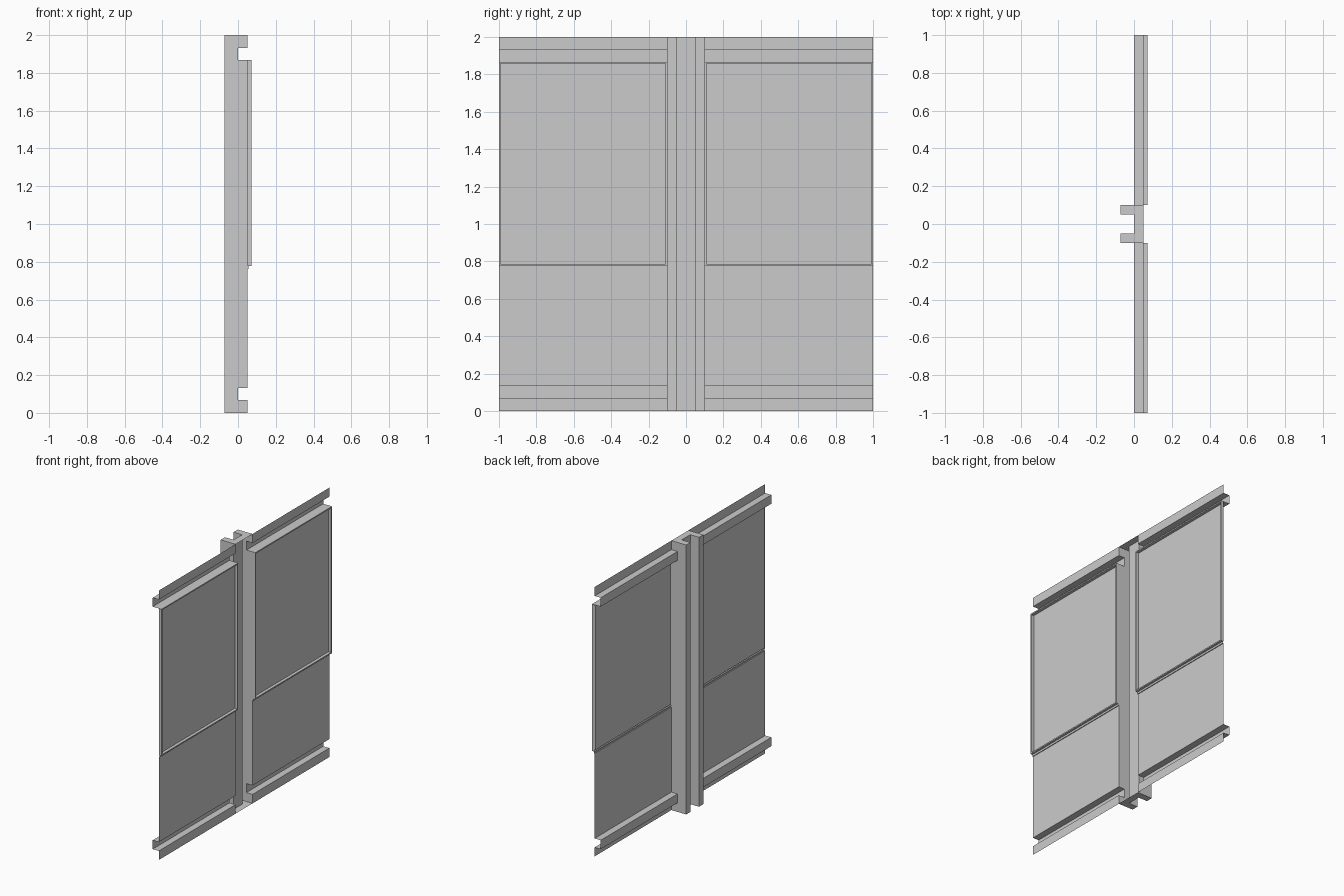
import bpy, bmesh
from mathutils import Vector

if "Cube" in bpy.data.objects:
    bpy.data.objects.remove(bpy.data.objects["Cube"])

FACE, BACK, TIP = 0.05, -0.072, 0.072

# Side profile (x, z) of the pressed sheet: two deep grooves and a small rib
SIDE = [(FACE, 0), (FACE, .067), (0, .067), (0, .133), (FACE, .133),
        (FACE, .763), (FACE + .006, .763), (FACE + .006, .777), (FACE, .777),
        (FACE, 1.867), (0, 1.867), (0, 1.933), (FACE, 1.933), (FACE, 2)]

# Plan profile (x, y) of the recessed post
PLAN = [(BACK, -.1), (BACK, -.05), (0, -.05), (0, .05), (BACK, .05), (BACK, .1)]


def finish(bm, name):
    bmesh.ops.recalc_face_normals(bm, faces=bm.faces[:])
    me = bpy.data.meshes.new(name)
    bm.to_mesh(me)
    bm.free()
    ob = bpy.data.objects.new(name, me)
    bpy.context.collection.objects.link(ob)
    return ob


def strip(bm, a, b):
    """Ribbon of quads between two matching point rows."""
    va, vb = [bm.verts.new(p) for p in a], [bm.verts.new(p) for p in b]
    return [bm.faces.new((va[i], va[i + 1], vb[i + 1], vb[i]))
            for i in range(len(a) - 1)]


def push(bm, face, dx):
    """Extrude one face along x and return the new face."""
    new = bmesh.ops.extrude_discrete_faces(bm, faces=[face])['faces'][0]
    bmesh.ops.translate(bm, verts=new.verts[:], vec=Vector((dx, 0, 0)))
    return new


def wall_sheet(side, name):
    bm = bmesh.new()
    faces = strip(bm, [(x, side * .1, z) for x, z in SIDE],
                  [(x, side * 1.0, z) for x, z in SIDE])
    # Embossed rectangular frame on the large upper field
    field = faces[8]
    bmesh.ops.inset_individual(bm, faces=[field], thickness=.02)
    field = push(bm, field, TIP - FACE)
    bmesh.ops.inset_individual(bm, faces=[field], thickness=.013)
    push(bm, field, FACE - TIP)
    return finish(bm, name)


# Left and right pressed panels
wall_sheet(-1, "wall_panel_left")
wall_sheet(1, "wall_panel_right")

# Central post: folded back, side walls following the sheet, end caps
bm = bmesh.new()
strip(bm, [(x, y, 0) for x, y in PLAN], [(x, y, 2) for x, y in PLAN])
for y in (-.1, .1):
    outline = SIDE + [(BACK, 2), (BACK, 0)]
    bm.faces.new([bm.verts.new((x, y, z)) for x, z in outline])
for z in (0, 2):
    outline = PLAN + [(FACE, .1), (FACE, -.1)]
    bm.faces.new([bm.verts.new((x, y, z)) for x, y in outline])
bmesh.ops.remove_doubles(bm, verts=bm.verts[:], dist=1e-5)
finish(bm, "center_post")
